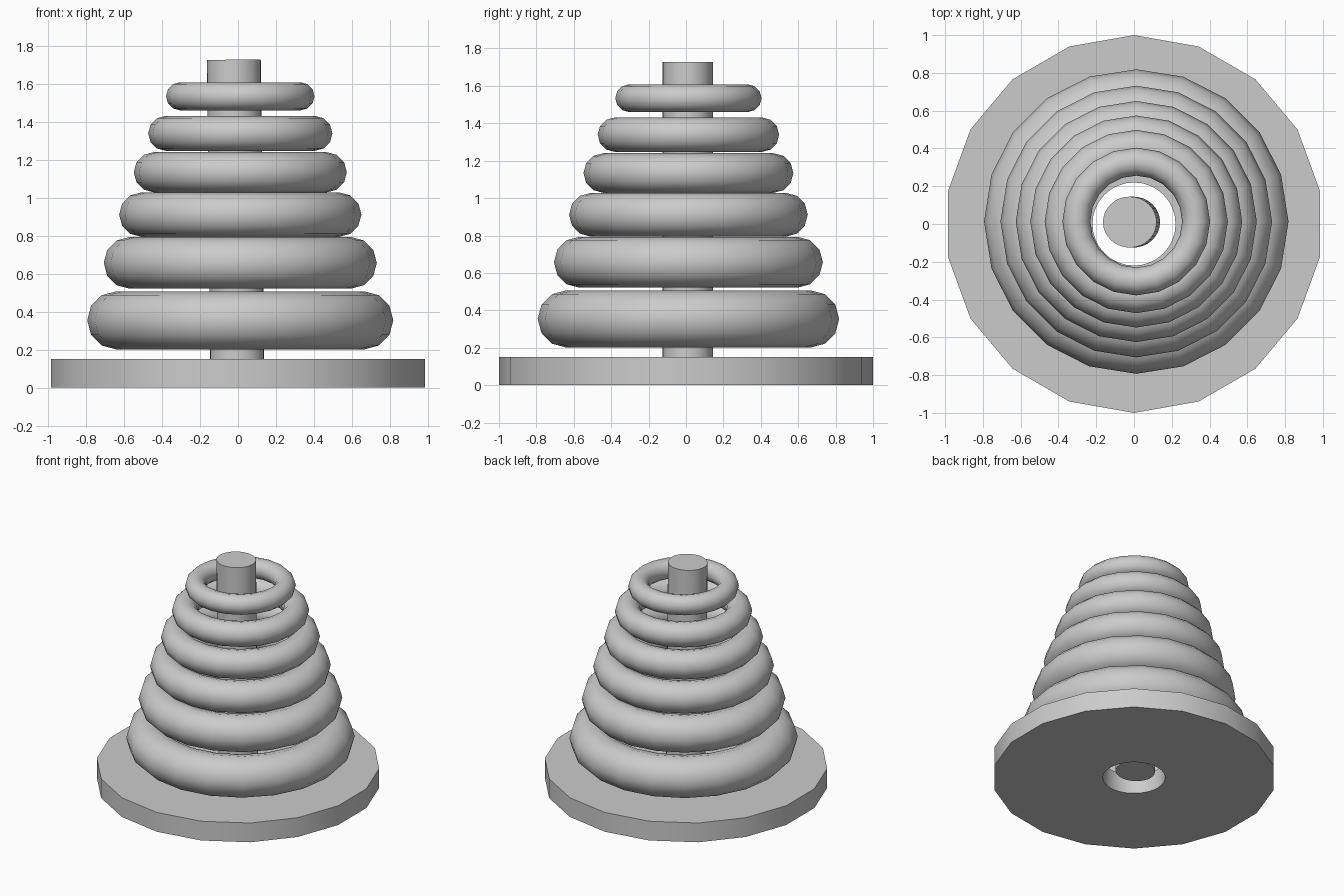
import bpy
import math

cube = bpy.data.objects.get("Cube")
if cube:
    bpy.data.objects.remove(cube, do_unlink=True)

grey = bpy.data.materials.new("plain_grey")
grey.use_nodes = True
GREY = (0.6, 0.6, 0.6, 1.0)
grey.diffuse_color = GREY
grey.node_tree.nodes["Principled BSDF"].inputs["Base Color"].default_value = GREY


def finish(name):
    obj = bpy.context.object
    obj.name = name
    obj.data.materials.append(grey)
    return obj


def cylinder(name, sides, radius, z0, z1, x=0.0, y=0.0):
    bpy.ops.mesh.primitive_cylinder_add(
        vertices=sides, radius=radius, depth=z1 - z0, location=(x, y, (z0 + z1) / 2))
    return finish(name)


# Base disc with a round hole cut through the middle
cutter = cylinder("hole_cutter", 32, 0.22, -0.1, 0.3)
cutter.hide_render = True
base = cylinder("base", 18, 1.0, 0.0, 0.15)
cut = base.modifiers.new("hole", "BOOLEAN")
cut.object = cutter
cut.operation = "DIFFERENCE"
cut.solver = "EXACT"
bpy.ops.object.modifier_apply(modifier=cut.name)
bpy.data.objects.remove(cutter, do_unlink=True)
bpy.ops.object.shade_smooth_by_angle(angle=math.radians(30))

# Slightly leaning, slightly oval post standing loose in the hole
post = cylinder("post", 32, 0.142, 0.05, 1.727, -0.013, 0.01)
post.scale.y = 0.95
post.rotation_euler.y = -0.011
bpy.ops.object.shade_smooth_by_angle(angle=math.radians(30))

# Stacked rings, bottom to top: centre height, outer radius, tube radius
rings = [
    (0.354, 0.806, 0.153),
    (0.657, 0.719, 0.136),
    (0.911, 0.638, 0.117),
    (1.134, 0.561, 0.106),
    (1.339, 0.485, 0.092),
    (1.534, 0.391, 0.074),
]
for i, (z, outer, tube) in enumerate(rings, 1):
    bpy.ops.mesh.primitive_torus_add(
        major_segments=20, minor_segments=12,
        major_radius=outer - tube, minor_radius=tube, location=(0.012, 0.013, z))
    finish(f"ring_{i}")
    bpy.ops.object.shade_smooth()
